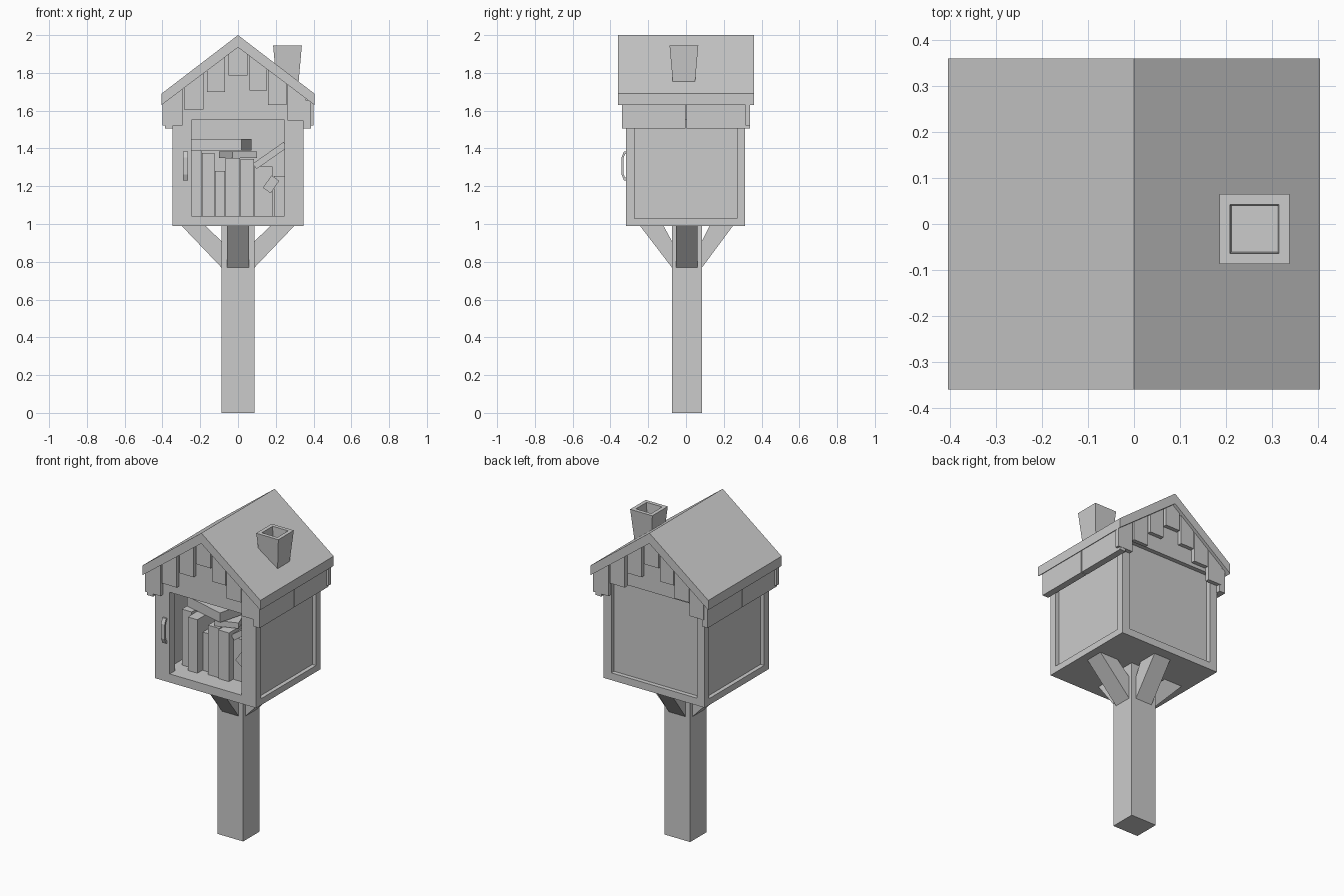
import bpy, bmesh, math
from mathutils import Vector, Matrix

if "Cube" in bpy.data.objects:
    bpy.data.objects.remove(bpy.data.objects["Cube"])


def mesh_obj(name, bm):
    bmesh.ops.recalc_face_normals(bm, faces=bm.faces[:])
    me = bpy.data.meshes.new(name)
    bm.to_mesh(me)
    bm.free()
    ob = bpy.data.objects.new(name, me)
    bpy.context.collection.objects.link(ob)
    return ob


def box(name, lo, hi, rot=None):
    """Box from corner to corner, optionally turned (angle, axis) about its centre."""
    lo, hi = Vector(lo), Vector(hi)
    c, s = (lo + hi) / 2, hi - lo
    m = Matrix.Translation(c)
    if rot:
        m = m @ Matrix.Rotation(math.radians(rot[0]), 4, rot[1])
    bm = bmesh.new()
    bmesh.ops.create_cube(bm, size=1, matrix=m @ Matrix.Diagonal((*s, 1)))
    return mesh_obj(name, bm)


def prism(name, pts, y0, y1, turn=0):
    """Extrude an xz outline along y, then turn it about z."""
    bm = bmesh.new()
    f = bm.faces.new([bm.verts.new((x, y0, z)) for x, z in pts])
    ext = bmesh.ops.extrude_face_region(bm, geom=[f])
    vs = [v for v in ext["geom"] if isinstance(v, bmesh.types.BMVert)]
    bmesh.ops.translate(bm, verts=vs, vec=(0, y1 - y0, 0))
    bm.transform(Matrix.Rotation(math.radians(turn), 4, 'Z'))
    return mesh_obj(name, bm)


def cut(ob, lo, hi):
    cutter = box("cutter", lo, hi)
    cutter.hide_render = True
    mod = ob.modifiers.new("cut", 'BOOLEAN')
    mod.operation, mod.solver, mod.object = 'DIFFERENCE', 'EXACT', cutter
    bpy.context.view_layer.objects.active = ob
    bpy.ops.object.modifier_apply(modifier=mod.name)
    bpy.data.objects.remove(cutter)


def under(x):
    """Height of the roof underside."""
    return 1.935 - 0.753 * abs(x)


# Post
box("post", (-0.088, -0.075, 0), (0.088, 0.085, 1.0))

# Braces on the four sides of the post
for name, turn, inner, outer, off in (("right", 0, 0.088, 0.30, 0.005), ("left", 180, 0.088, 0.30, -0.005),
                                      ("back", 90, 0.085, 0.25, 0), ("front", 270, 0.075, 0.245, 0)):
    prism(name + "_brace", [(inner, 0.77), (outer, 0.992), (outer - 0.125, 0.992), (inner, 0.91)],
          off - 0.057, off + 0.057, turn)

# House body: gabled block with interior, front opening and recessed panels
body = prism("house_body", [(-0.347, 0.99), (0.347, 0.99), (0.347, under(0.347) + 0.01),
                            (0, 1.95), (-0.347, under(0.347) + 0.01)], -0.317, 0.312)
cut(body, (-0.30, -0.265, 1.043), (0.30, 0.265, 1.58))
cut(body, (-0.247, -0.4, 1.043), (0.247, -0.2, 1.55))
for s in (-1, 1):
    cut(body, (s * 0.322 if s > 0 else -0.5, -0.272, 1.03), (0.5 if s > 0 else -0.322, 0.27, 1.55))
cut(body, (-0.295, 0.285, 1.035), (0.295, 0.5, 1.61))

# Roof
prism("roof", [(-0.405, 1.63), (0, 1.935), (0.405, 1.63), (0.405, 1.69), (0, 2.0), (-0.405, 1.69)], -0.36, 0.36)

# Staggered gable shingles, same set turned round for the back
shingles = [(-0.40, -0.295, 1.522), (-0.285, -0.183, 1.605), (-0.165, -0.068, 1.70), (-0.05, 0.05, 1.787),
            (0.06, 0.153, 1.708), (0.158, 0.257, 1.63), (0.262, 0.36, 1.548)]
for side, turn in (("front", 0), ("back", 180)):
    for x0, x1, z in shingles:
        pts = [(x0, z), (x1, z), (x1, under(x1) + 0.005)]
        if x0 < 0 < x1:
            pts.append((0, under(0) + 0.005))
        pts.append((x0, under(x0) + 0.005))
        prism(side + "_shingle", pts, -0.340, -0.315, turn)

# Eave boards, two per side
for s in (-1, 1):
    for y0, y1 in ((-0.340, -0.003), (0.003, 0.338)):
        xa, xb = sorted((s * 0.345, s * 0.386))
        box("eave_board", (xa, y0, 1.505), (xb, y1, 1.655))

# Flared chimney with a square hole
bm = bmesh.new()
rings = [(0.056, 1.72), (0.076, 1.945), (0.053, 1.945), (0.050, 1.87)]
loops = [[bm.verts.new((0.262 + a * h, -0.011 + b * h, z)) for a, b in ((-1, -1), (1, -1), (1, 1), (-1, 1))]
         for h, z in rings]
for lo, hi in zip(loops, loops[1:]):
    for i in range(4):
        bm.faces.new((lo[i], lo[(i + 1) % 4], hi[(i + 1) % 4], hi[i]))
bm.faces.new(loops[0])
bm.faces.new(loops[-1])
mesh_obj("chimney", bm)

# Door handle: bent bar profile in the yz plane
bm = bmesh.new()
outline = [(-0.315, 1.23), (-0.328, 1.23), (-0.341, 1.262), (-0.341, 1.353), (-0.328, 1.385), (-0.315, 1.385),
           (-0.315, 1.37), (-0.323, 1.37), (-0.331, 1.348), (-0.331, 1.267), (-0.323, 1.245), (-0.315, 1.245)]
f = bm.faces.new([bm.verts.new((-0.29, y, z)) for y, z in outline])
ext = bmesh.ops.extrude_face_region(bm, geom=[f])
bmesh.ops.translate(bm, verts=[v for v in ext["geom"] if isinstance(v, bmesh.types.BMVert)], vec=(0.025, 0, 0))
mesh_obj("door_handle", bm)

# Standing books: x range, top, front
for x0, x1, top, y in ((-0.26, -0.192, 1.39, -0.18), (-0.19, -0.125, 1.375, -0.22), (-0.123, -0.068, 1.28, -0.17),
                       (-0.066, 0.01, 1.35, -0.20), (0.012, 0.085, 1.345, -0.21), (0.087, 0.183, 1.305, -0.17),
                       (0.19, 0.255, 1.255, -0.20)):
    box("book", (x0, y, 1.04), (x1, y + 0.24, top))

# Lying and leaning books
box("lying_book", (-0.24, -0.17, 1.39), (0.05, 0.03, 1.45), (-15, 'Z'))
box("small_lying_book", (-0.07, -0.17, 1.35), (0.07, 0.04, 1.385), (20, 'Z'))
box("leaning_book", (0.07, -0.18, 1.345), (0.27, 0.02, 1.38), (-35, 'Y'))
box("slipped_book", (0.15, -0.215, 1.17), (0.20, -0.05, 1.25), (35, 'Y'))
